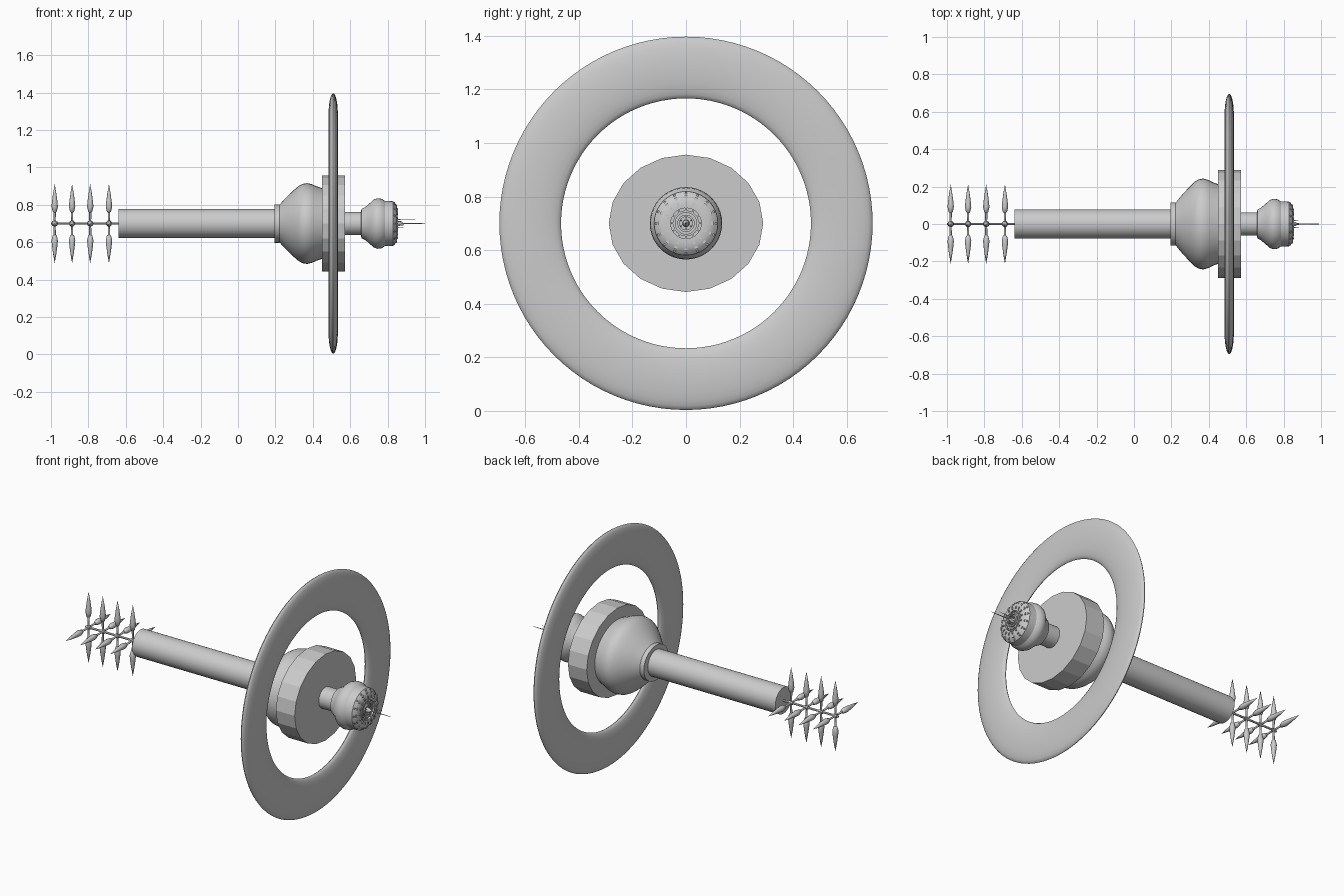
import bpy, bmesh, math, random
from mathutils import Vector, Matrix

if "Cube" in bpy.data.objects:
    bpy.data.objects.remove(bpy.data.objects["Cube"])

random.seed(3)
CZ = 0.70  # height of the long axis


def finish(name, bm, angle=30):
    bmesh.ops.recalc_face_normals(bm, faces=bm.faces)
    me = bpy.data.meshes.new(name)
    bm.to_mesh(me)
    bm.free()
    ob = bpy.data.objects.new(name, me)
    bpy.context.collection.objects.link(ob)
    bpy.ops.object.select_all(action='DESELECT')
    ob.select_set(True)
    bpy.context.view_layer.objects.active = ob
    if angle:
        bpy.ops.object.shade_smooth_by_angle(angle=math.radians(angle))
    return ob


def add_lathe(bm, profile, segs, mat=Matrix(), ys=1.0, closed=False):
    """Revolve (x, radius) points about the local x axis."""
    rings = []
    for x, r in profile:
        if r < 1e-6:
            rings.append([bm.verts.new(mat @ Vector((x, 0, 0)))])
            continue
        rings.append([bm.verts.new(mat @ Vector((
            x, ys * r * math.sin(2 * math.pi * i / segs),
            r * math.cos(2 * math.pi * i / segs)))) for i in range(segs)])
    pairs = list(zip(rings, rings[1:]))
    if closed:
        pairs.append((rings[-1], rings[0]))
    for a, b in pairs:
        for i in range(segs):
            j = (i + 1) % segs
            if len(a) == 1:
                bm.faces.new((a[0], b[i], b[j]))
            elif len(b) == 1:
                bm.faces.new((a[i], b[0], a[j]))
            else:
                bm.faces.new((a[i], b[i], b[j], a[j]))
    if not closed:
        for ring in (rings[0], rings[-1]):
            if len(ring) > 2:
                bm.faces.new(ring)


AXIS = Matrix.Translation((0, 0, CZ))


def lathe(name, profile, segs=48, ys=1.0, closed=False, angle=30):
    bm = bmesh.new()
    add_lathe(bm, profile, segs, AXIS, ys, closed)
    return finish(name, bm, angle)


# Large flattened ring
n = 24
lathe("outer_ring", [(0.509 + 0.025 * math.cos(2 * math.pi * k / n),
                      0.581 + 0.115 * math.sin(2 * math.pi * k / n))
                     for k in range(n)], 96, closed=True, angle=60)

# Main tube
lathe("main_tube", [(-0.64, 0.078), (0.21, 0.078)], 32)

# Oval hub: collar, flared bell and thick disc
OVAL = 1.125
lathe("hub_collar", [(0.196, 0.103), (0.222, 0.103)], 40, OVAL)
lathe("hub_bell", [(0.215, 0.095), (0.222, 0.101), (0.26, 0.142), (0.30, 0.180),
                   (0.325, 0.201), (0.345, 0.212), (0.37, 0.216), (0.395, 0.210),
                   (0.42, 0.199), (0.455, 0.187)], 40, OVAL)
lathe("hub_disc", [(0.45, 0.256), (0.573, 0.256)], 20, OVAL, angle=0)

# Neck and knob
lathe("neck", [(0.57, 0.062), (0.67, 0.062)], 32)
lathe("knob", [(0.657, 0.062), (0.66, 0.078), (0.68, 0.088), (0.705, 0.109),
               (0.725, 0.128), (0.745, 0.135), (0.768, 0.132), (0.785, 0.121),
               (0.83, 0.119), (0.843, 0.105), (0.851, 0.088), (0.851, 0.064),
               (0.842, 0.060), (0.842, 0.0)], 40)

# Raised concentric rings on the knob face
for k, (r, x) in enumerate([(0.061, 0.851), (0.044, 0.846), (0.028, 0.848)]):
    lathe(f"face_ring_{k + 1}", [(x - 0.012, r - 0.004), (x + 0.004, r - 0.004),
                                 (x + 0.004, r + 0.004), (x - 0.012, r + 0.004)],
          32, closed=True)

# Small blocks and studs spread over the knob face
bm = bmesh.new()
for i in range(16):
    turn = AXIS @ Matrix.Rotation(2 * math.pi * i / 16, 4, 'X')
    for r, x, w, h in ((0.076, 0.852, 0.007, 0.014), (0.098, 0.846, 0.012, 0.010),
                       (0.112, 0.836, 0.008, 0.006)):
        bmesh.ops.create_cube(bm, size=1, matrix=turn @ Matrix.Translation((x, 0, r))
                              @ Matrix.Diagonal((0.008, w, h, 1)))
for i in range(12):
    turn = AXIS @ Matrix.Rotation(2 * math.pi * i / 12, 4, 'X')
    bmesh.ops.create_cube(bm, size=1, matrix=turn @ Matrix.Translation((0.845, 0, 0.052))
                          @ Matrix.Diagonal((0.010, 0.006, 0.009, 1)))
finish("face_studs", bm, 0)

# Thin probes at the tip
bm = bmesh.new()
add_lathe(bm, [(0.84, 0.014), (0.862, 0.012), (0.872, 0.005), (0.90, 0.003),
               (1.0, 0.0012)], 10, AXIS)
for i in range(6):
    a = 2 * math.pi * i / 6
    m = AXIS @ Matrix.Translation((0, 0.022 * math.sin(a), 0.022 * math.cos(a)))
    add_lathe(bm, [(0.84, 0.003), (random.uniform(0.86, 0.90), 0.001)], 6, m)
add_lathe(bm, [(0.84, 0.002), (0.945, 0.001)], 6, AXIS @ Matrix.Translation((0, 0, 0.02)))
finish("tip_probes", bm)

# Antenna rod with four crosses of lance-shaped blades
lathe("antenna_rod", [(-1.0, 0.006), (-0.63, 0.006)], 12)
bm = bmesh.new()
blade = [(0.0, 0.005), (0.06, 0.006), (0.064, 0.011), (0.09, 0.017),
         (0.115, 0.015), (0.16, 0.009), (0.212, 0.0)]
for x in (-0.98, -0.887, -0.79, -0.69):
    base = Matrix.Translation((x, 0, CZ))
    add_lathe(bm, [(-0.012, 0.010), (0.012, 0.010)], 12, base)
    for q in range(4):
        m = base @ Matrix.Rotation(q * math.pi / 2, 4, 'X') @ Matrix.Rotation(-math.pi / 2, 4, 'Y')
        add_lathe(bm, blade, 10, m)
finish("antenna_blades", bm, 40)
